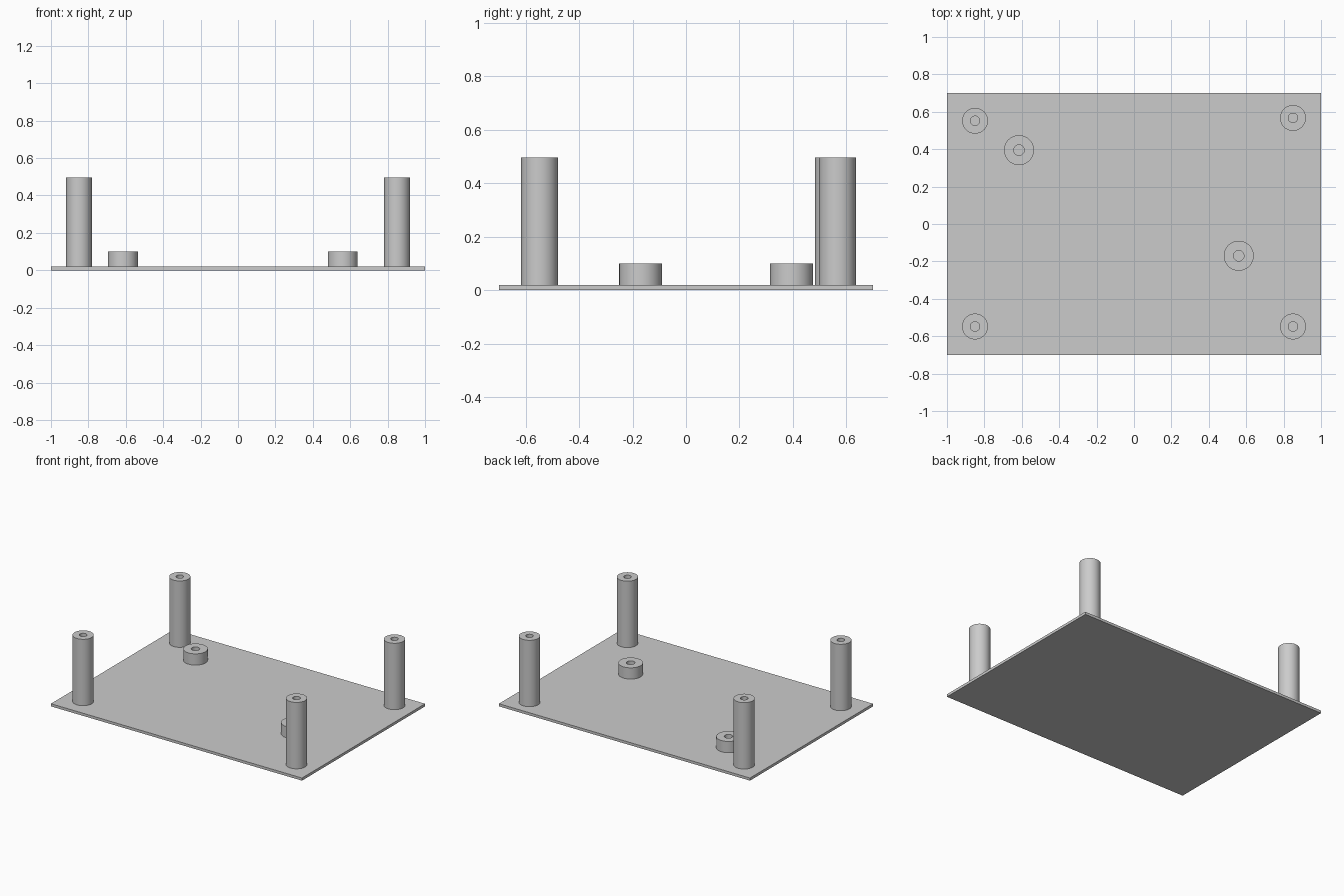
import bpy
import bmesh
import math

cube = bpy.data.objects.get("Cube")
if cube:
    bpy.data.objects.remove(cube, do_unlink=True)

GREY = (0.6, 0.6, 0.6, 1.0)
mat = bpy.data.materials.new("light grey plastic")
mat.use_nodes = True
mat.diffuse_color = GREY
mat.node_tree.nodes["Principled BSDF"].inputs["Base Color"].default_value = GREY

PLATE_TOP = 0.019
SEGMENTS = 64


def add_object(name, bm):
    bmesh.ops.recalc_face_normals(bm, faces=bm.faces)
    mesh = bpy.data.meshes.new(name)
    bm.to_mesh(mesh)
    bm.free()
    mesh.materials.append(mat)
    obj = bpy.data.objects.new(name, mesh)
    bpy.context.collection.objects.link(obj)
    return obj


def standoff(name, x, y, radius, bore, top):
    """Hollow post: a tube profile spun around its own axis."""
    bm = bmesh.new()
    profile = [(bore, PLATE_TOP), (bore, top), (radius, top), (radius, PLATE_TOP)]
    verts = [bm.verts.new((r, 0, z)) for r, z in profile]
    edges = [bm.edges.new(pair) for pair in zip(verts, verts[1:])]
    bmesh.ops.spin(bm, geom=verts + edges, cent=(0, 0, 0), axis=(0, 0, 1),
                   angle=math.tau, steps=SEGMENTS, use_merge=True)
    bmesh.ops.remove_doubles(bm, verts=bm.verts, dist=0.0001)
    obj = add_object(name, bm)
    obj.location = (x, y, 0)
    bpy.ops.object.select_all(action="DESELECT")
    obj.select_set(True)
    bpy.context.view_layer.objects.active = obj
    bpy.ops.object.shade_smooth_by_angle(angle=math.radians(30))


# Base plate
bm = bmesh.new()
bmesh.ops.create_cube(bm, size=1)
bmesh.ops.scale(bm, vec=(2, 1.4, PLATE_TOP), verts=bm.verts)
bmesh.ops.translate(bm, vec=(0, 0, PLATE_TOP / 2), verts=bm.verts)
add_object("base_plate", bm)

# Tall corner posts
for name, x, y in (("front_right", -0.85, -0.548), ("front_left", 0.85, -0.548),
                   ("back_right", -0.85, 0.552), ("back_left", 0.85, 0.567)):
    standoff(name + "_post", x, y, 0.069, 0.025, 0.497)

# Short mounting bosses
for name, x, y in (("back_right", -0.615, 0.395), ("front_left", 0.56, -0.17)):
    standoff(name + "_boss", x, y, 0.08, 0.028, 0.1)
